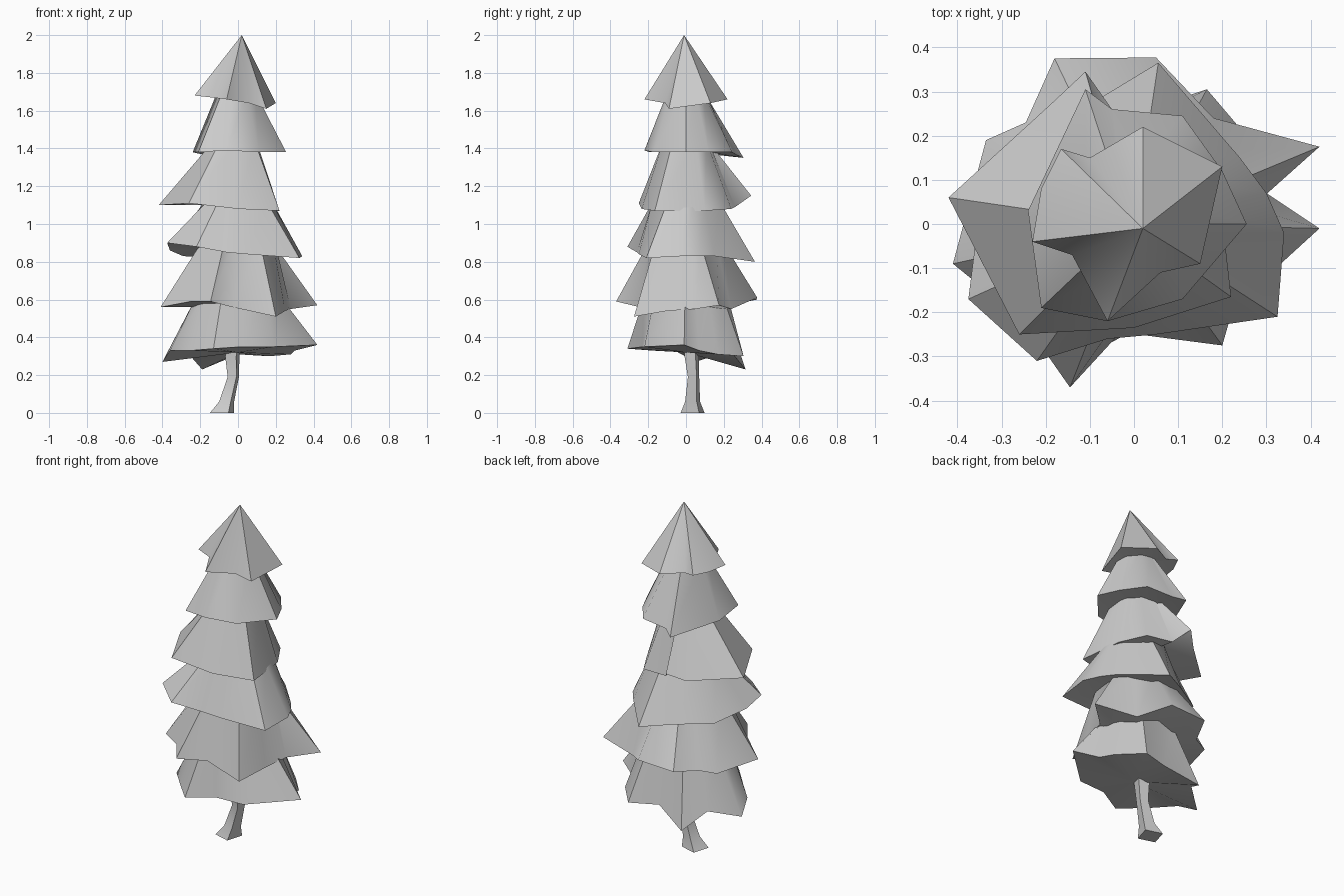
import bpy, bmesh
from math import atan2, cos, sin, pi


def finish(name, bm):
    bmesh.ops.recalc_face_normals(bm, faces=bm.faces)
    me = bpy.data.meshes.new(name)
    bm.to_mesh(me)
    bm.free()
    ob = bpy.data.objects.new(name, me)
    bpy.context.collection.objects.link(ob)
    bpy.context.view_layer.objects.active = ob
    bpy.ops.object.select_all(action='DESELECT')
    ob.select_set(True)
    bpy.ops.object.shade_smooth_by_angle(angle=pi / 4)
    return ob


def skirt(name, top, radius, under, rim):
    """Foliage tier: round collar (or tip) at the top flaring to a ragged rim."""
    tx, ty, tz = top
    rim = sorted(rim, key=lambda p: atan2(p[1] - ty, p[0] - tx))
    bm = bmesh.new()
    low = [bm.verts.new(p) for p in rim]
    peak = bm.verts.new(top)
    base = bm.verts.new((tx, ty, under))
    n = len(rim)
    if radius:
        high = []
        for x, y, z in rim:
            a = atan2(y - ty, x - tx)
            high.append(bm.verts.new((tx + radius * cos(a), ty + radius * sin(a), tz)))
    for i in range(n):
        j = (i + 1) % n
        bm.faces.new((base, low[j], low[i]))
        if radius:
            bm.faces.new((low[i], low[j], high[j], high[i]))
            bm.faces.new((high[i], high[j], peak))
        else:
            bm.faces.new((low[i], low[j], peak))
    return finish(name, bm)


# Foliage tiers, top to bottom
skirt("foliage_1_top", (0.02, -0.01, 2.0), 0, 1.67, [
    (0.02, 0.22, 1.66), (0.20, 0.13, 1.64), (0.15, -0.09, 1.61),
    (0.06, -0.11, 1.64), (-0.06, -0.22, 1.66), (-0.14, -0.07, 1.67),
    (-0.23, -0.04, 1.68), (-0.21, 0.08, 1.68), (-0.165, 0.17, 1.68),
    (-0.10, 0.15, 1.67)])
skirt("foliage_2", (-0.01, 0.0, 1.70), 0.10, 1.40, [
    (-0.11, 0.305, 1.35), (-0.05, 0.26, 1.37), (0.11, 0.245, 1.38),
    (0.20, 0.12, 1.38), (0.255, 0.0, 1.38), (0.11, -0.17, 1.38),
    (-0.06, -0.22, 1.39), (-0.21, -0.19, 1.38), (-0.24, 0.03, 1.38)])
skirt("foliage_3", (-0.01, 0.0, 1.44), 0.12, 1.10, [
    (-0.11, 0.345, 1.15), (-0.05, 0.26, 1.09), (0.11, 0.24, 1.08),
    (0.19, 0.10, 1.07), (0.22, -0.165, 1.07), (0.0, -0.235, 1.08),
    (-0.26, -0.25, 1.11), (-0.42, 0.06, 1.10), (-0.19, 0.27, 1.10)])
skirt("foliage_4", (0.0, 0.0, 1.12), 0.18, 0.87, [
    (0.055, 0.365, 0.80), (0.24, 0.15, 0.83), (0.30, 0.07, 0.83),
    (0.34, -0.02, 0.83), (0.325, -0.21, 0.82), (0.05, -0.25, 0.84),
    (-0.06, -0.26, 0.85), (-0.22, -0.31, 0.88), (-0.375, -0.17, 0.90),
    (-0.36, -0.05, 0.86), (-0.29, 0.15, 0.83), (-0.11, 0.265, 0.82)])
skirt("foliage_5", (0.0, 0.0, 0.90), 0.20, 0.56, [
    (0.05, 0.377, 0.61), (0.18, 0.24, 0.55), (0.42, 0.175, 0.57),
    (0.28, 0.05, 0.55), (0.25, -0.10, 0.54), (0.20, -0.275, 0.51),
    (-0.03, -0.245, 0.56), (-0.145, -0.37, 0.59), (-0.25, -0.22, 0.59),
    (-0.41, -0.09, 0.56), (-0.335, 0.19, 0.56), (-0.245, 0.23, 0.57),
    (-0.18, 0.375, 0.60)])
skirt("foliage_6_bottom", (0.0, 0.0, 0.62), 0.22, 0.32, [
    (0.165, 0.305, 0.30), (0.28, 0.17, 0.31), (0.30, 0.07, 0.33),
    (0.42, -0.01, 0.36), (0.19, -0.22, 0.35), (0.02, -0.23, 0.35),
    (-0.13, -0.31, 0.34), (-0.25, -0.18, 0.33), (-0.36, -0.06, 0.33),
    (-0.40, 0.05, 0.27), (-0.26, 0.17, 0.31), (-0.19, 0.315, 0.23),
    (0.0, 0.25, 0.31)])

# Crooked four-sided trunk: centre x, centre y, z, half width
bm = bmesh.new()
rings = []
for cx, cy, z, r in [(-0.085, 0.035, 0, 0.072), (-0.06, 0.035, 0.06, 0.045),
                     (-0.025, 0.04, 0.19, 0.034), (-0.03, 0.03, 0.30, 0.043),
                     (-0.01, 0.01, 0.50, 0.04)]:
    rings.append([bm.verts.new((cx + r * cos(a), cy + r * sin(a), z))
                  for a in [0.5 + k * pi / 2 for k in range(4)]])
for a, b in zip(rings, rings[1:]):
    for i in range(4):
        j = (i + 1) % 4
        bm.faces.new((a[i], a[j], b[j], b[i]))
bm.faces.new(rings[0][::-1])
bm.faces.new(rings[-1])
finish("trunk", bm)
